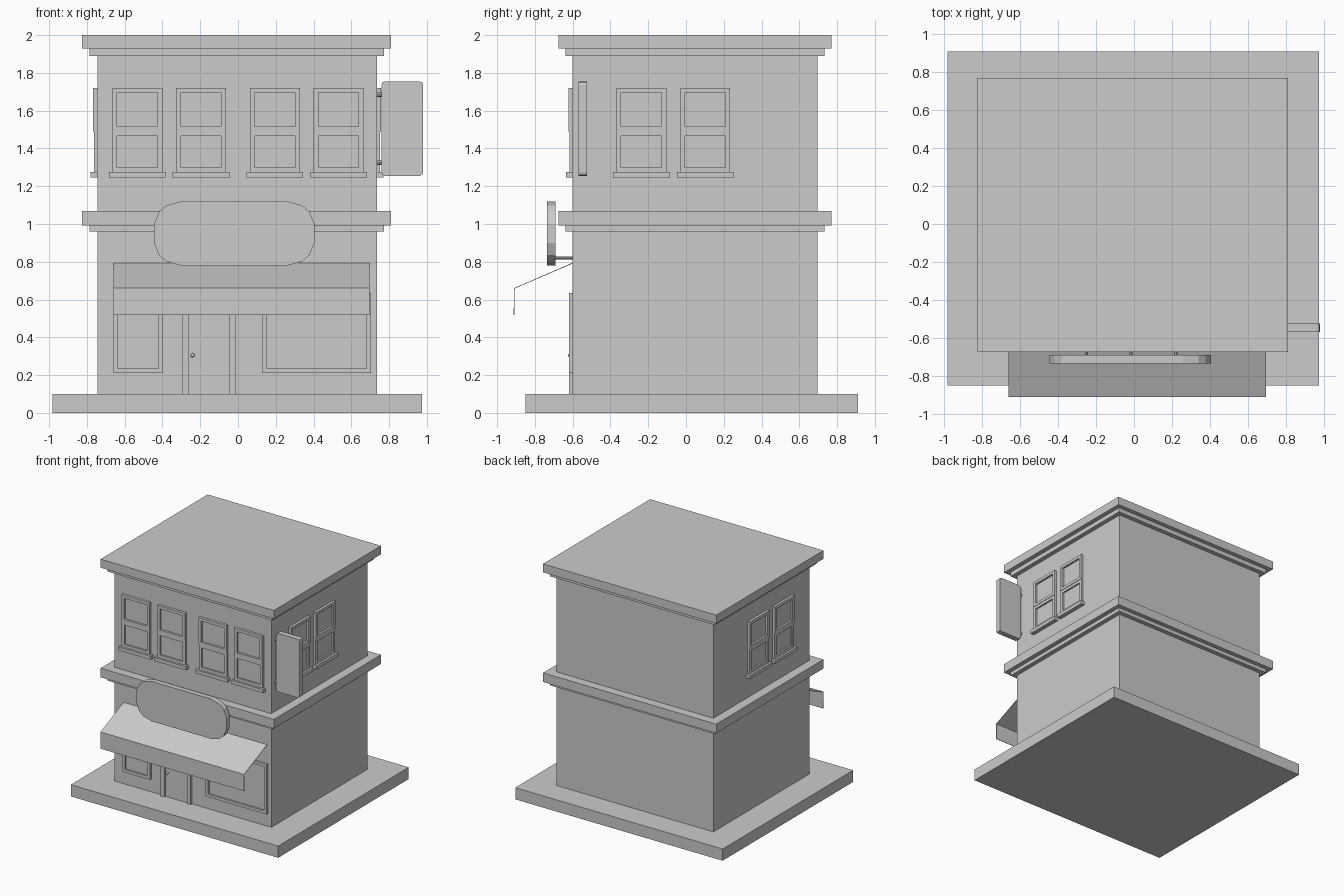
import bpy, bmesh
from mathutils import Vector

if "Cube" in bpy.data.objects:
    bpy.data.objects.remove(bpy.data.objects["Cube"])

# wall coordinates (u along wall, d out of wall, z) to world
WALLS = {
    "front": lambda u, d, z: (u, -0.6 - d, z),
    "right": lambda u, d, z: (0.735 + d, u, z),
    "left": lambda u, d, z: (-0.745 - d, u, z),
}


def finish(name, bm):
    bmesh.ops.recalc_face_normals(bm, faces=bm.faces)
    me = bpy.data.meshes.new(name)
    bm.to_mesh(me)
    bm.free()
    ob = bpy.data.objects.new(name, me)
    bpy.context.collection.objects.link(ob)
    return ob


def add_box(bm, a, b):
    c = [(Vector(a)[i] + Vector(b)[i]) / 2 for i in range(3)]
    s = [abs(b[i] - a[i]) for i in range(3)]
    for v in bmesh.ops.create_cube(bm, size=1)["verts"]:
        v.co = Vector([v.co[i] * s[i] + c[i] for i in range(3)])


def box(name, a, b):
    bm = bmesh.new()
    add_box(bm, a, b)
    return finish(name, bm)


def wall_box(bm, wall, u0, u1, z0, z1, d):
    f = WALLS[wall]
    add_box(bm, f(u0, -0.01, z0), f(u1, d, z1))


def ring(bm, wall, u0, u1, z0, z1, t, d, glass=0.004, bottom=True):
    """Rectangular frame of border t standing d off the wall, with a pane."""
    zb = z0 + t if bottom else z0
    wall_box(bm, wall, u0, u0 + t, z0, z1, d)
    wall_box(bm, wall, u1 - t, u1, z0, z1, d)
    wall_box(bm, wall, u0 + t, u1 - t, z1 - t, z1, d)
    if bottom:
        wall_box(bm, wall, u0 + t, u1 - t, z0, zb, d)
    wall_box(bm, wall, u0 + t, u1 - t, zb, z1 - t, glass)


def sash_window(name, wall, u):
    bm = bmesh.new()
    ring(bm, wall, u, u + 0.264, 1.49, 1.72, 0.025, 0.022)
    ring(bm, wall, u, u + 0.264, 1.275, 1.49, 0.025, 0.018)
    wall_box(bm, wall, u - 0.018, u + 0.282, 1.245, 1.275, 0.036)
    finish(name, bm)


def rod(name, a, b, r, n=8):
    a, b = Vector(a), Vector(b)
    bpy.ops.mesh.primitive_cylinder_add(vertices=n, radius=r, depth=(b - a).length, location=(a + b) / 2)
    ob = bpy.context.object
    ob.name = name
    ob.rotation_euler = (b - a).to_track_quat('Z', 'Y').to_euler()
    bpy.ops.object.shade_smooth_by_angle()


def plate(name, pts, y0, y1):
    """Extrude an x-z outline along y."""
    bm = bmesh.new()
    face = bm.faces.new([bm.verts.new((x, y0, z)) for x, z in pts])
    new = bmesh.ops.extrude_face_region(bm, geom=[face])["geom"]
    bmesh.ops.translate(bm, vec=(0, y1 - y0, 0), verts=[v for v in new if isinstance(v, bmesh.types.BMVert)])
    finish(name, bm)


def mirrored_outline(cx, cz, quarter):
    """Full outline from its upper right quarter, listed from the side to the top."""
    right = quarter + [(-x, z) for x, z in reversed(quarter)]
    return [(cx + x, cz + z) for x, z in right + [(-x, -z) for x, z in right]]


# pavement base and building body
box("pavement", (-0.983, -0.85, 0), (0.975, 0.91, 0.1))
box("building_walls", (-0.745, -0.6, 0.1), (0.735, 0.695, 1.92))

# stepped mouldings between floors and at the roof
for name, z0, z1, z2 in (("floor_moulding", 0.96, 0.992, 1.07), ("roof_cornice", 1.89, 1.928, 2.0)):
    box(name + "_lower", (-0.785, -0.637, z0), (0.773, 0.733, z1))
    box(name + "_upper", (-0.825, -0.675, z1), (0.811, 0.77, z2))

# upstairs windows
for u in (-0.665, -0.328, 0.063, 0.4):
    sash_window("front_window", "front", u)
for side in ("right", "left"):
    for u in (-0.368, -0.03):
        sash_window(side + "_window", side, u)

# shop windows and door
for name, u0, u1 in (("small_shop_window", -0.66, -0.398), ("large_shop_window", 0.127, 0.705)):
    bm = bmesh.new()
    ring(bm, "front", u0, u1, 0.21, 0.635, 0.025, 0.02)
    finish(name, bm)
bm = bmesh.new()
ring(bm, "front", -0.297, -0.013, 0.1, 0.635, 0.035, 0.02, glass=0.006, bottom=False)
finish("door", bm)
bpy.ops.mesh.primitive_uv_sphere_add(segments=12, ring_count=8, radius=0.011, location=(-0.24, -0.613, 0.305))
bpy.context.object.name = "door_knob"
bpy.ops.object.shade_smooth_by_angle()

# awning: sloped sheet with hanging valance
bm = bmesh.new()
rows = [[bm.verts.new((x, y, z)) for x in (-0.66, 0.695)]
        for y, z in ((-0.6, 0.793), (-0.91, 0.659), (-0.91, 0.518))]
for a, b in zip(rows, rows[1:]):
    bm.faces.new((a[0], a[1], b[1], b[0]))
awning = finish("awning", bm)
mod = awning.modifiers.new("thickness", 'SOLIDIFY')
mod.thickness = 0.004
mod.offset = 0

# main sign board with support rods
quarter = [(0.425, 0.05), (0.398, 0.115), (0.36, 0.148), (0.28, 0.17)]
plate("shop_sign", mirrored_outline(-0.02, 0.95, quarter), -0.735, -0.69)
for x in (-0.25, -0.015, 0.22):
    rod("shop_sign_rod", (x, -0.7, 0.82), (x, -0.595, 0.82), 0.008)

# projecting side sign with brackets
corner = [(0.11, 0.232), (0.105, 0.245), (0.092, 0.25)]
plate("side_sign", mirrored_outline(0.87, 1.505, corner), -0.57, -0.523)
for z in (1.685, 1.325):
    rod("side_sign_bracket", (0.73, -0.547, z), (0.77, -0.547, z), 0.012)
